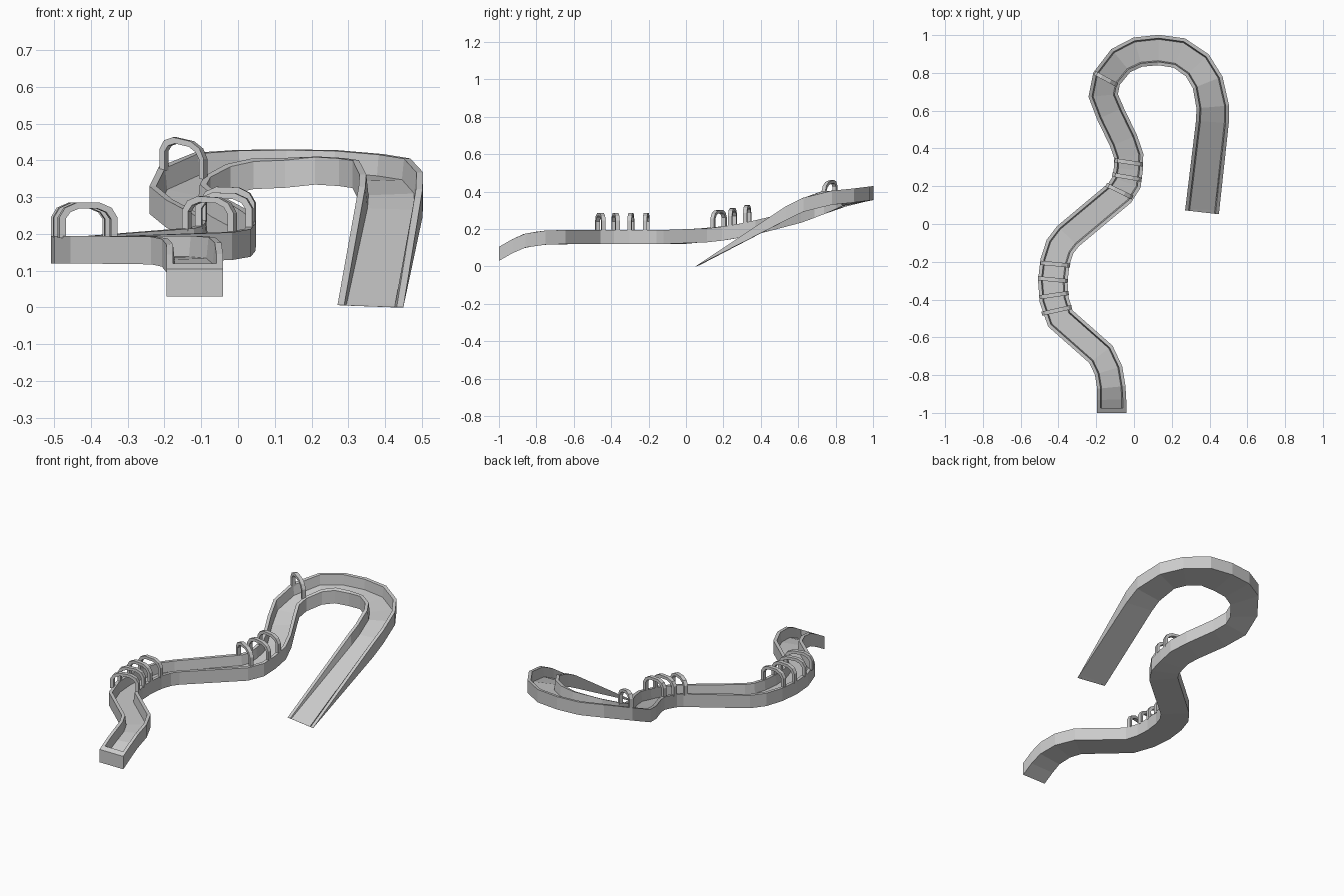
import bpy
from mathutils import Vector

if "Cube" in bpy.data.objects:
    bpy.data.objects.remove(bpy.data.objects["Cube"])

# centre line of the chute: x, y, half width
PATH = [(-.118, -1, .077), (-.118, -.93, .077), (-.12, -.865, .075), (-.135, -.775, .075),
        (-.175, -.69, .075), (-.39, -.5, .075), (-.423, -.4, .077), (-.43, -.3, .078),
        (-.418, -.2, .078), (-.392, -.12, .078), (-.35, -.065, .078), (-.075, .165, .078),
        (-.04, .22, .078), (-.03, .29, .077), (-.028, .36, .077), (-.055, .44, .077),
        (-.125, .585, .077), (-.163, .68, .075), (-.145, .77, .075), (-.07, .865, .077),
        (.02, .91, .079), (.13, .921, .08), (.24, .905, .081), (.335, .84, .082),
        (.39, .75, .083), (.417, .62, .086), (.415, .54, .087), (.36, .062, .09)]
# height of the underside along y, for the climb and for the slide
CLIMB = [(-1, .03), (-.93, .07), (-.865, .1), (-.775, .115), (-.69, .12), (0, .12), (.16, .133),
         (.27, .15), (.43, .185), (.62, .235), (.7, .265), (.77, .292), (.85, .33),
         (.92, .345), (1, .355)]
SLIDE = [(.06, 0), (.54, .25), (.62, .29), (.72, .325), (.85, .336), (1, .355)]


def lerp_table(table, y):
    if y <= table[0][0]:
        return table[0][1]
    for (a, za), (b, zb) in zip(table, table[1:]):
        if y <= b:
            return za + (zb - za) * (y - a) / (b - a)
    return table[-1][1]


def underside(x, y):
    return lerp_table(SLIDE if x > .15 else CLIMB, y)


def wall_height(x, y):
    if x > .2:
        return max(.001, min(.075, lerp_table([(.06, 0), (.58, .085)], y)))
    return .075


def make_mesh(name, verts, faces):
    mesh = bpy.data.meshes.new(name)
    mesh.from_pydata([tuple(v) for v in verts], [], faces)
    obj = bpy.data.objects.new(name, mesh)
    bpy.context.collection.objects.link(obj)
    import bmesh
    bm = bmesh.new()
    bm.from_mesh(mesh)
    bmesh.ops.recalc_face_normals(bm, faces=bm.faces)
    bm.to_mesh(mesh)
    bm.free()
    return obj


# channel: U cross-section swept along the path
verts, faces = [], []
for i, (x, y, w) in enumerate(PATH):
    p = Vector((x, y))
    a = Vector(PATH[max(i - 1, 0)][:2])
    b = Vector(PATH[min(i + 1, len(PATH) - 1)][:2])
    d0 = (p - a).normalized() if i else (b - p).normalized()
    d1 = (b - p).normalized() if i < len(PATH) - 1 else d0
    d = (d0 + d1).normalized()
    n = Vector((-d.y, d.x)) / max(d.dot(d1), .8)
    h = wall_height(x, y)
    t = min(.018, h * .25)
    for s, z in ((w, 0), (w, h), (w - .018, h), (w - .024, t),
                 (-w + .024, t), (-w + .018, h), (-w, h), (-w, 0)):
        q = p + n * s
        verts.append((q.x, q.y, underside(q.x, q.y) + z))
for i in range(len(PATH) - 1):
    for k in range(8):
        m = (k + 1) % 8
        faces.append((i * 8 + k, i * 8 + m, i * 8 + 8 + m, i * 8 + 8 + k))
e = (len(PATH) - 1) * 8
for o in (0, e):
    faces += [(o, o + 1, o + 2, o + 3), (o, o + 3, o + 4, o + 7), (o + 4, o + 5, o + 6, o + 7)]
make_mesh("chute_channel", verts, faces)

# low wall closing the start of the channel
ends = [(x, y, underside(x, y) + z) for y in (-1, -.975) for x, z in
        ((-.195, 0), (-.041, 0), (-.041, .075), (-.195, .075))]
make_mesh("start_wall", ends, [(0, 1, 2, 3), (4, 5, 6, 7)] +
          [(k, (k + 1) % 4, (k + 1) % 4 + 4, k + 4) for k in range(4)])

# hoops straddling the channel walls
OUTER = [(-1, -.006), (-1, .05), (-.8, .076), (-.4, .09), (.4, .09), (.8, .076), (1, .05), (1, -.006)]
INNER = [(-.78, -.006), (-.78, .046), (-.62, .064), (-.32, .074),
         (.32, .074), (.62, .064), (.78, .046), (.78, -.006)]


def hoop(name, left, right):
    l = Vector((*left, underside(*left) + .075))
    r = Vector((*right, underside(*right) + .075))
    side = Vector((l.y - r.y, r.x - l.x, 0)).normalized() * .011
    vs = [l.lerp(r, (u + 1) / 2) + Vector((0, 0, z)) + side * s
          for s in (-1, 1) for ring in (OUTER, INNER) for u, z in ring]
    fs = [(0, 8, 24, 16), (7, 15, 31, 23)]
    for k in range(7):
        fs += [(k, k + 1, k + 9, k + 8), (k + 16, k + 17, k + 25, k + 24),
               (k, k + 1, k + 17, k + 16), (k + 8, k + 9, k + 25, k + 24)]
    make_mesh(name, vs, fs)


HOOPS = [((-.488, -.475), (-.33, -.44)), ((-.502, -.388), (-.346, -.365)),
         ((-.508, -.287), (-.35, -.302)), ((-.495, -.205), (-.338, -.22)),
         ((-.147, .208), (-.008, .14)), ((-.115, .262), (.04, .235)),
         ((-.102, .338), (.047, .315)), ((-.208, .8), (-.088, .735))]
for i, (l, r) in enumerate(HOOPS):
    hoop(f"hoop_{i + 1}", l, r)
